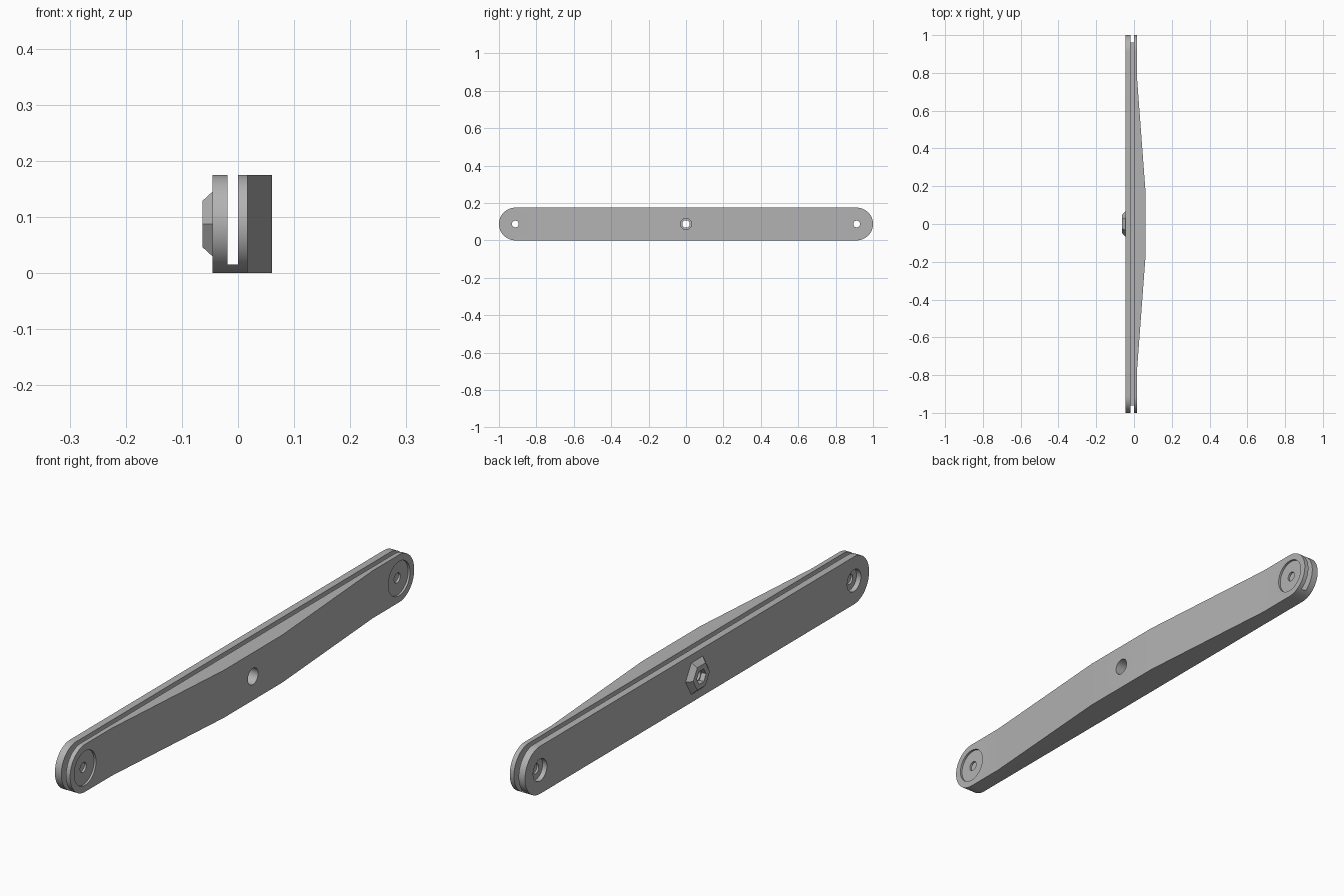
import bpy, bmesh
from math import pi, cos, sin
from mathutils import Vector

if "Cube" in bpy.data.objects:
    bpy.data.objects.remove(bpy.data.objects["Cube"])

LENGTH, HEIGHT = 2.0, 0.175
R = HEIGHT / 2               # radius of the rounded ends
END = LENGTH / 2 - R         # y of the end holes
BACK, FACE, CROWN = -0.045, 0.017, 0.061   # x of flat side, tips and bulge

grey = bpy.data.materials.new("grey plastic")
grey.use_nodes = True
grey.diffuse_color = (0.45, 0.45, 0.45, 1)
grey.node_tree.nodes["Principled BSDF"].inputs["Base Color"].default_value = grey.diffuse_color


def loft(name, lower, upper):
    """Solid between two matching rings of points."""
    bm = bmesh.new()
    a = [bm.verts.new(p) for p in lower]
    b = [bm.verts.new(p) for p in upper]
    bm.faces.new(a)
    bm.faces.new(b)
    for i in range(len(a)):
        j = (i + 1) % len(a)
        bm.faces.new((a[i], a[j], b[j], b[i]))
    bmesh.ops.recalc_face_normals(bm, faces=bm.faces)
    mesh = bpy.data.meshes.new(name)
    bm.to_mesh(mesh)
    bm.free()
    mesh.materials.append(grey)
    obj = bpy.data.objects.new(name, mesh)
    bpy.context.collection.objects.link(obj)
    return obj


def disc(name, x0, x1, r0, r1, sides, y=0):
    """Round or hexagonal plug along x, centred at mid height."""
    ring = [(cos(2 * pi * i / sides), sin(2 * pi * i / sides)) for i in range(sides)]
    return loft(name, [(x0, y + r0 * c, R + r0 * s) for c, s in ring],
                [(x1, y + r1 * c, R + r1 * s) for c, s in ring])


def combine(obj, tool, operation="DIFFERENCE"):
    """Apply a boolean and discard the tool."""
    tool.hide_render = True
    mod = obj.modifiers.new("cut", "BOOLEAN")
    mod.operation, mod.solver, mod.object = operation, "EXACT", tool
    bpy.context.view_layer.objects.active = obj
    bpy.ops.object.modifier_apply(modifier=mod.name)
    bpy.data.objects.remove(tool)


# Arm: plan outline with a shallow bulge, trimmed to a round-ended bar
half = [(FACE, 0.76), (CROWN, 0.17)]
plan = [(BACK, -1.1), (BACK, 1.1), (FACE, 1.1)] + half
plan += [(x, -y) for x, y in reversed(half)] + [(FACE, -1.1)]
arm = loft("arm", [(x, y, -0.1) for x, y in plan], [(x, y, 0.3) for x, y in plan])

STEPS = 32
outline = []
for side in (1, -1):
    for i in range(STEPS + 1):
        t = pi * i / STEPS - pi / 2
        outline.append((side * (END + R * cos(t)), R + side * R * sin(t)))
bar = loft("bar_trim", [(-0.2, y, z) for y, z in outline], [(0.2, y, z) for y, z in outline])
combine(arm, bar, "INTERSECT")

# Long slot open at the top and both ends
corners = [(-0.019, -1.1), (0, -1.1), (0, 1.1), (-0.019, 1.1)]
combine(arm, loft("slot_cut", [(x, y, 0.015) for x, y in corners],
                  [(x, y, 0.3) for x, y in corners]))

# Recessed pivot holes at each end
for y in (-END, END):
    combine(arm, disc("face_recess", FACE - 0.008, 0.1, 0.063, 0.063, 48, y))
    combine(arm, disc("back_recess", -0.1, BACK + 0.018, 0.04, 0.04, 48, y))
    combine(arm, disc("pivot_hole", -0.1, 0.1, 0.018, 0.018, 32, y))

# Centre bore: wide through the bulge, narrow through the flat wall
combine(arm, disc("wide_bore", -0.01, 0.1, 0.03, 0.03, 32))
combine(arm, disc("narrow_bore", -0.1, 0.0, 0.02, 0.02, 32))

# Tapered hexagonal boss with a hexagonal socket
boss = disc("hex_boss", BACK, BACK - 0.018, 0.067, 0.048, 6)
combine(boss, disc("hex_socket", -0.1, 0.0, 0.027, 0.027, 6))

# Smooth curves, sharp edges
for obj in (arm, boss):
    bpy.ops.object.select_all(action="DESELECT")
    obj.select_set(True)
    bpy.context.view_layer.objects.active = obj
    bpy.ops.object.shade_smooth_by_angle(angle=pi / 6)
